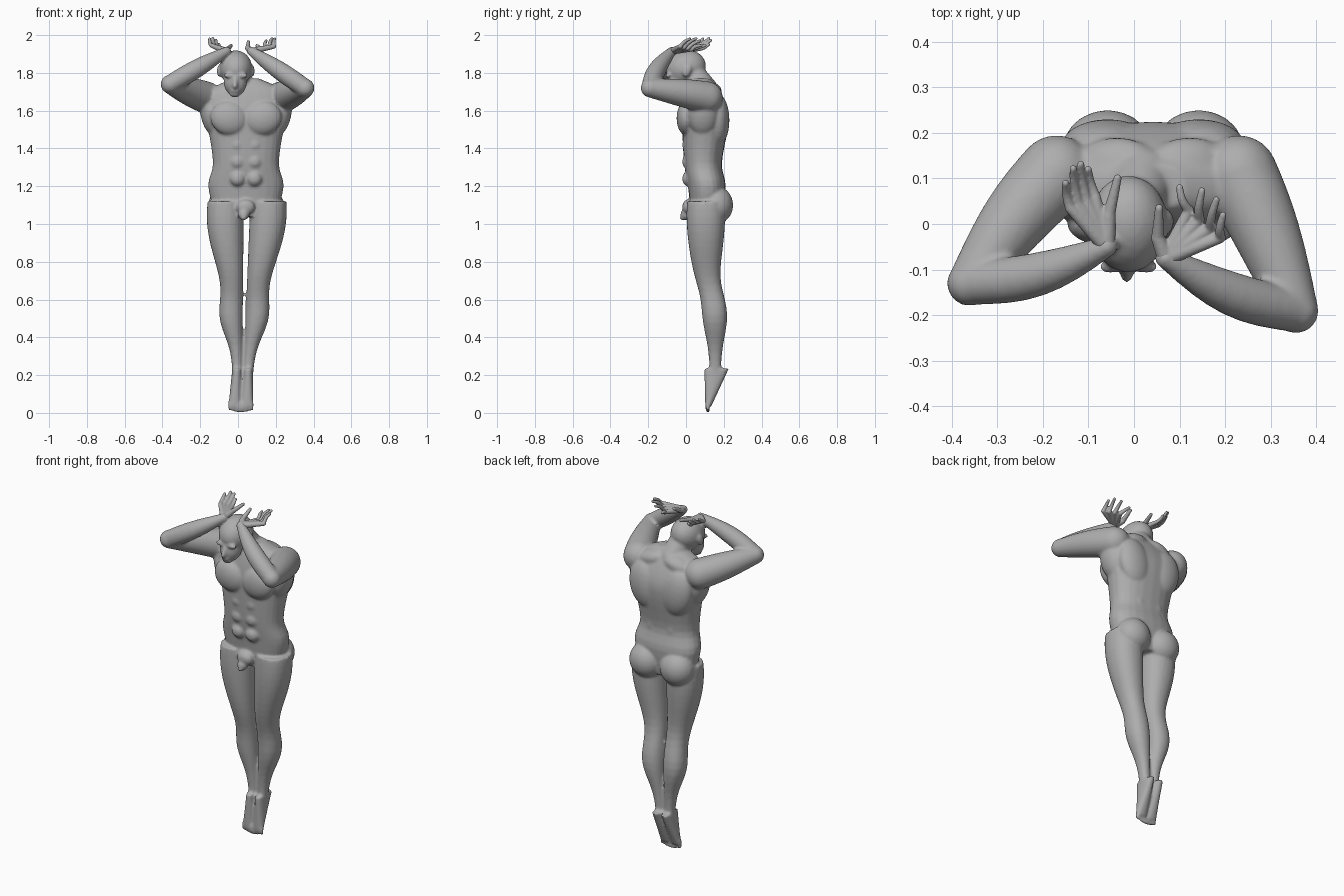
import bpy
import bmesh
import math
from mathutils import Vector, Matrix

cube = bpy.data.objects.get("Cube")
if cube:
    bpy.data.objects.remove(cube, do_unlink=True)

GREY = (.42, .42, .42, 1)
stone = bpy.data.materials.new("grey stone")
stone.use_nodes = True
stone.diffuse_color = GREY
stone.node_tree.nodes["Principled BSDF"].inputs["Base Color"].default_value = GREY


def spline(rows, steps=4):
    """Smooth rows of numbers with a Catmull-Rom curve."""
    points = [Vector(row) for row in rows]
    points = [points[0]] + points + [points[-1]]
    smooth = []
    for before, start, end, after in zip(points, points[1:], points[2:], points[3:]):
        for step in range(steps):
            t = step / steps
            enter, leave = (end - before) / 2, (after - start) / 2
            ease = t * t * (3 - 2 * t)
            smooth.append(start.lerp(end, ease) + enter * t * (1 - t) ** 2
                          - leave * t * t * (1 - t))
    return smooth + [points[-1]]


def skin(bm, rings):
    """Join rings of points into a closed shell."""
    loops = [[bm.verts.new(point) for point in ring] for ring in rings]
    for low, high in zip(loops, loops[1:]):
        for i in range(len(low)):
            bm.faces.new((low[i - 1], low[i], high[i], high[i - 1]))
    bm.faces.new(loops[0][::-1])
    bm.faces.new(loops[-1])


def circle(sides=24):
    for i in range(sides):
        angle = math.tau * i / sides
        yield math.cos(angle), math.sin(angle)


def loft(bm, rows, square=.85):
    """Level rounded sections: centre x, y, z, half width, half depth."""
    def corner(value):
        return math.copysign(abs(value) ** square, value)
    skin(bm, [[(x + width * corner(c), y + depth * corner(s), z) for c, s in circle()]
              for x, y, z, width, depth in rows])


def blob(bm, centre, radii, tilt=0, axis='X'):
    place = Matrix.Translation(centre) @ Matrix.Rotation(math.radians(tilt), 4, axis)
    bmesh.ops.create_icosphere(bm, subdivisions=3, radius=1,
                               matrix=place @ Matrix.Diagonal((*radii, 1)))


def limb(bm, start, end, thick, thin, swell=0, bow=(0, 0, 0), steps=8):
    """Tapered, rounded limb that can swell and bow in the middle."""
    start, end, bow = Vector(start), Vector(end), Vector(bow)
    turn = (end - start).to_track_quat('Z', 'Y')
    rings = []
    for step in range(steps + 1):
        t = step / steps
        arch = math.sin(math.pi * t)
        radius = thick + (thin - thick) * t + swell * arch
        centre = start.lerp(end, t) + bow * arch
        rings.append([centre + turn @ Vector((c, s, 0)) * radius for c, s in circle()])
    skin(bm, rings)
    blob(bm, start, [thick] * 3)
    blob(bm, end, [thin] * 3)


def finish(bm, name, voxel):
    """Fuse the overlapping shells into one smooth surface."""
    bmesh.ops.recalc_face_normals(bm, faces=bm.faces)
    mesh = bpy.data.meshes.new(name)
    bm.to_mesh(mesh)
    bm.free()
    mesh.materials.append(stone)
    obj = bpy.data.objects.new(name, mesh)
    bpy.context.collection.objects.link(obj)
    fuse = obj.modifiers.new("fuse", 'REMESH')
    fuse.mode = 'VOXEL'
    fuse.voxel_size = voxel
    fuse.use_smooth_shade = True
    soften = obj.modifiers.new("soften", 'SMOOTH')
    soften.iterations = 4


def bump(z, centre, spread):
    return math.exp(-((z - centre) / spread) ** 2)


body = bmesh.new()
MIDDLE = .042

# Trunk from pelvis to collar: height, centre depth, half width, half depth
trunk = [(1.04, .11, .16, .08), (1.2, .11, .2, .1), (1.32, .09, .175, .1),
         (1.5, .1, .2, .12), (1.6, .1, .23, .12), (1.7, .09, .21, .09),
         (1.77, .08, .07, .05)]
loft(body, [(MIDDLE, y, z, width, depth) for z, y, width, depth in spline(trunk)])


def pair(out, y, z, radii, tilt=0):
    """Matching muscles on both sides of the trunk."""
    for side in (-1, 1):
        blob(body, (MIDDLE + side * out, y, z), radii, side * tilt, 'Y')


CHEST, SHOULDER_BLADE, BUTTOCK = (.1, .05, .09), (.1, .06, .14), (.1, .09, .1)
FLANK, COLLAR, LOIN, BELLY = (.06, .08, .12), (.1, .07, .05), (.05, .06, .1), (.04, .03, .04)
pair(.09, 0, 1.56, CHEST, -20)
pair(.1, .17, 1.55, SHOULDER_BLADE, 12)
pair(.1, .16, 1.1, BUTTOCK)
pair(.18, .09, 1.58, FLANK, 12)
pair(.08, .12, 1.7, COLLAR, 15)
pair(.06, .13, 1.32, LOIN)
for row in range(3):
    pair(.045, .01, 1.24 + row * .09, BELLY)

# Groin
blob(body, (.04, .01, 1.09), (.05, .03, .04))
blob(body, (.03, 0, 1.05), (.03, .03, .03))
limb(body, (.03, 0, 1.1), (.03, -.02, 1.03), .015, .013)

# Legs, feet and toes
for side in (-1, 1):
    leg = []
    for step in range(24):
        z = .2 + step * .04
        width = .025 + .025 * bump(z, .5, .14) + .073 * bump(z, 1.05, .4)
        x = .02 + .025 * z + side * (width + .015 * z)
        knee_back = 1 / (1 + math.exp((z - .65) * 20))
        leg.append((x, .105 + .05 * knee_back, z, width, width + .004))
    loft(body, leg, .92)
    blob(body, (.036 + side * .07, .09, .66), (.03, .02, .04))
    foot = []
    for step in range(8):
        t = step / 7
        foot.append((.025 - .01 * t + side * (.029 + .005 * t), .162 - .044 * t,
                     .235 - .2 * t, .026 + .006 * t, .066 - .05 * t))
    loft(body, foot)
    for toe in range(5):
        x = .015 + side * (.008 + .013 * toe)
        size = .008 if toe else .011
        limb(body, (x, .12, .06), (x, .117, size + .003 * toe), size, size, 0, (0, -.006, 0))

# Neck, skull and bowed face
limb(body, (.02, .1, 1.71), (0, .03, 1.81), .07, .06)
blob(body, (-.012, 0, 1.826), (.087, .108, .092), 20)
blob(body, (-.014, -.045, 1.755), (.062, .06, .08), -12)
blob(body, (-.016, -.075, 1.69), (.03, .025, .02))
blob(body, (-.016, -.1, 1.705), (.024, .011, .008))
limb(body, (-.014, -.1, 1.775), (-.016, -.115, 1.73), .009, .014)
for side in (-1, 1):
    blob(body, (-.012 + side * .037, -.095, 1.785), (.03, .014, .012))
    blob(body, (-.012 + side * .088, .005, 1.81), (.012, .022, .033), -20)


def arm(shoulder, elbow, wrist):
    """Upper arm and forearm raised to the head."""
    limb(body, shoulder, elbow, .085, .05, .006, (0, .015, 0))
    limb(body, elbow, wrist, .048, .024, .012, (0, -.02, 0))


def hand(name, wrist, knuckles, tips, reach, thumb):
    """Palm rays with curled fingers between first and last, then a thumb."""
    bm = bmesh.new()
    wrist, reach = Vector(wrist), Vector(reach)
    first, last = [Vector(point) for point in knuckles]
    tip_first, tip_last = [Vector(point) for point in tips]
    for finger in range(4):
        t = finger / 3
        knuckle = first.lerp(last, t)
        tip = tip_first.lerp(tip_last, t) + reach * math.sin(math.pi * t)
        curl = (tip - knuckle).cross(last - first).normalized() * .007
        limb(bm, wrist, knuckle, .018, .012)
        limb(bm, knuckle, tip, .0115, .008, 0, curl)
    base, end = thumb
    limb(bm, wrist, base, .019, .015)
    limb(bm, base, end, .014, .009)
    finish(bm, name, .0035)


RIGHT_WRIST, LEFT_WRIST = (-.06, -.05, 1.915), (.07, -.075, 1.915)
arm((-.17, .11, 1.67), (-.36, -.13, 1.74), RIGHT_WRIST)
arm((.23, .11, 1.67), (.355, -.19, 1.72), LEFT_WRIST)
finish(body, "body", .008)

hand("right_hand", RIGHT_WRIST, [(-.14, .035, 1.945), (-.085, .06, 1.925)],
     [(-.15, .09, 1.98), (-.1, .12, 1.95)], (0, .025, .015), [(-.055, .02, 1.925), (-.036, .1, 1.945)])
hand("left_hand", LEFT_WRIST, [(.19, -.03, 1.94), (.12, .03, 1.925)],
     [(.195, .02, 1.98), (.1, .08, 1.945)], (.02, .015, .015), [(.052, -.03, 1.93), (.055, .035, 1.965)])
